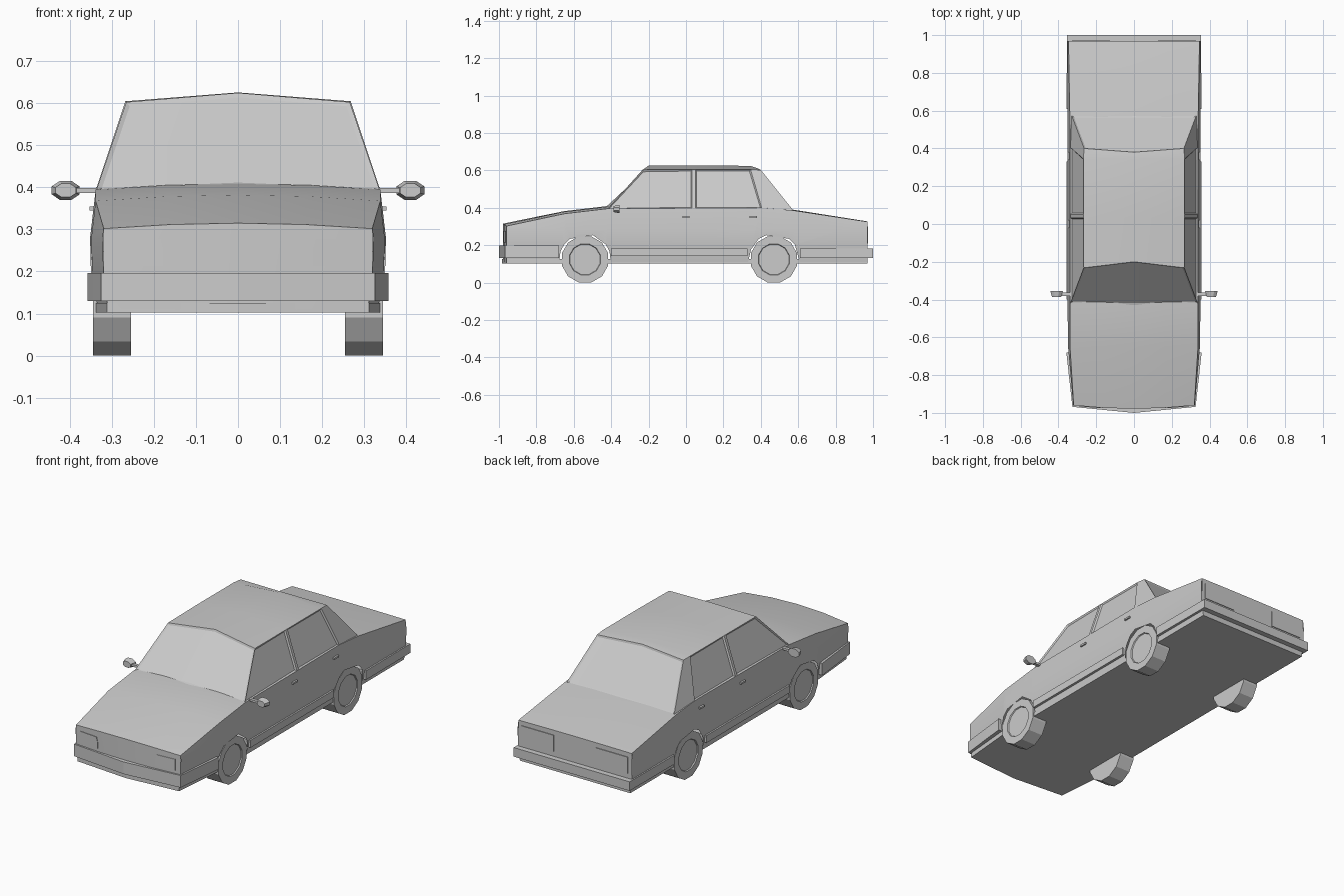
import bpy, bmesh, math
from mathutils import Matrix, Vector

if "Cube" in bpy.data.objects:
    bpy.data.objects.remove(bpy.data.objects["Cube"])

grey = bpy.data.materials.new("plain_grey")
grey.diffuse_color = (0.6, 0.6, 0.6, 1)
grey.use_nodes = True
grey.node_tree.nodes["Principled BSDF"].inputs["Base Color"].default_value = grey.diffuse_color


def finish(bm, name, smooth=None):
    me = bpy.data.meshes.new(name)
    bm.to_mesh(me)
    bm.free()
    ob = bpy.data.objects.new(name, me)
    bpy.context.collection.objects.link(ob)
    me.materials.append(grey)
    if smooth:
        bpy.ops.object.select_all(action='DESELECT')
        ob.select_set(True)
        bpy.context.view_layer.objects.active = ob
        bpy.ops.object.shade_smooth_by_angle(angle=math.radians(smooth))
    return ob


def slab(name, pts, vec):
    """Solid made by pushing a flat outline along a vector."""
    bm = bmesh.new()
    f = bm.faces.new([bm.verts.new(p) for p in pts])
    r = bmesh.ops.extrude_face_region(bm, geom=[f], use_keep_orig=True)
    bmesh.ops.translate(bm, vec=Vector(vec), verts=[g for g in r["geom"] if isinstance(g, bmesh.types.BMVert)])
    bmesh.ops.recalc_face_normals(bm, faces=bm.faces[:])
    return finish(bm, name)


def plan(name, half, z0, z1):
    """Slab from a half plan outline, mirrored in x."""
    pts = half + [(-x, y) for x, y in reversed(half) if x > 0]
    return slab(name, [(x, y, z0) for x, y in pts], (0, 0, z1 - z0))


def lerp(table, v):
    for (a, p), (b, q) in zip(table, table[1:]):
        if v <= b:
            return p + (q - p) * max(0, (v - a) / (b - a))
    return table[-1][1]


def half_width(y, z):
    w = lerp([(0.10, 0.338), (0.20, 0.350), (0.28, 0.352), (0.40, 0.338)], z)
    return w - lerp([(-0.96, 0.03), (-0.65, 0.003), (-0.42, 0)], y)


WHEELS = (-0.54, 0.47)

# lower body: top and end panels as rows of (y, z, crown, forward bow)
rows = [(-0.96, 0.11, 0, 0.018), (-0.96, 0.2, 0, 0.018), (-0.96, 0.302, 0.013, 0.018),
        (-0.65, 0.368, 0.014, 0), (-0.42, 0.395, 0.014, 0), (0.40, 0.40, 0.005, 0),
        (0.57, 0.386, 0.004, 0), (0.97, 0.325, 0.002, 0), (0.97, 0.2, 0, 0), (0.97, 0.11, 0, 0)]
bm = bmesh.new()
grid = [[bm.verts.new((t * half_width(y, z), y - b * (1 - t * t), z + c * (1 - t * t)))
         for t in (-1, -0.5, 0, 0.5, 1)] for y, z, c, b in rows]
for r0, r1 in zip(grid, grid[1:]):
    for i in range(4):
        bm.faces.new((r0[i], r0[i + 1], r1[i + 1], r1[i]))

# lower body: side panels with wheel arches, bent to the body section
outline = [(y, z) for y, z, c, b in rows[2:8]] + [(0.97, 0.11)]
for cy in reversed(WHEELS):
    arc = [(cy + 0.138 * math.cos(math.pi * i / 10), 0.122 + 0.138 * math.sin(math.pi * i / 10)) for i in range(11)]
    outline += [(arc[0][0], 0.11)] + arc + [(arc[-1][0], 0.11)]
outline.append((-0.96, 0.11))
for s in (1, -1):
    side = bmesh.new()
    side.faces.new([side.verts.new((0, y, z)) for y, z in outline])
    bmesh.ops.triangulate(side, faces=side.faces[:])
    for co, no in (((0, 0, 0.2), (0, 0, 1)), ((0, 0, 0.28), (0, 0, 1)), ((0, -0.65, 0), (0, 1, 0)),
                   ((0, -0.42, 0), (0, 1, 0))):
        bmesh.ops.bisect_plane(side, geom=side.verts[:] + side.edges[:] + side.faces[:], plane_co=co, plane_no=no)
    for f in side.faces:
        bm.faces.new([bm.verts.new((s * half_width(v.co.y, v.co.z), v.co.y, v.co.z)) for v in f.verts])
    side.free()
bmesh.ops.remove_doubles(bm, verts=bm.verts[:], dist=0.0005)
bm.normal_update()
for f in bm.faces:
    c = f.calc_center_median()
    if f.normal.dot(c - Vector((0, c.y * 0.9, 0.22))) < 0:
        f.normal_flip()
finish(bm, "lower_body", 20)

# cabin: pillars, roof and recessed windows
bm = bmesh.new()
cache = {}


def vert(x, y, z):
    k = (round(x, 4), y, z)
    if k not in cache:
        cache[k] = bm.verts.new((x, y, z))
    return cache[k]


base = [(0.337, -0.42, 0.394), (0.337, 0.033, 0.398), (0.337, 0.05, 0.398), (0.337, 0.405, 0.398), (0.33, 0.575, 0.384)]
top = [(0.266, -0.232, 0.603), (0.268, 0.033, 0.605), (0.268, 0.05, 0.605), (0.268, 0.345, 0.605), (0.264, 0.40, 0.602)]
mid = [(0, -0.20, 0.625), (0, 0.033, 0.626), (0, 0.05, 0.626), (0, 0.345, 0.624), (0, 0.38, 0.612)]
ends = [(0, -0.43, 0.408), (0, 0.575, 0.388)]
panes = {"front": [], "rear": [], "sides": []}
for s in (1, -1):
    B, T, M = ([vert(s * x, y, z) for x, y, z in row] for row in (base, top, mid))
    E = [vert(*e) for e in ends]
    for i in range(4):
        f = bm.faces.new((B[i], B[i + 1], T[i + 1], T[i]))
        if i in (0, 2):
            panes["sides"].append(f)
        bm.faces.new((T[i], T[i + 1], M[i + 1], M[i]))
    panes["front"].append(bm.faces.new((B[0], T[0], M[0], E[0])))
    panes["rear"].append(bm.faces.new((B[4], T[4], M[4], E[1])))
    bm.faces.new(B + [E[1], E[0]])
bmesh.ops.recalc_face_normals(bm, faces=bm.faces[:])
bmesh.ops.inset_individual(bm, faces=panes["sides"], thickness=0.010, depth=-0.007)
for k in ("front", "rear"):
    bmesh.ops.inset_region(bm, faces=panes[k], thickness=0.010, depth=-0.005, use_even_offset=True)
finish(bm, "cabin", 20)

# floor, bumpers and side trim
plan("floor", [(0.338, 0.97), (0.338, -0.66), (0.312, -0.96), (0, -0.985)], 0.103, 0.125)
plan("front_bumper", [(0.358, -0.68), (0.345, -0.80), (0.326, -0.968), (0, -1.0)], 0.13, 0.197)
plan("rear_bumper", [(0.357, 0.61), (0.355, 1.0)], 0.132, 0.182)
plan("side_trim", [(0.357, -0.40), (0.357, 0.33)], 0.142, 0.183)

for s, side in ((1, "right"), (-1, "left")):
    # lamps
    head = [(0.178, 0.213), (0.29, 0.213), (0.29, 0.276), (0.185, 0.276), (0.178, 0.25)]
    slab("headlight_" + side, [(s * x, -0.9765 + 0.0844 * (x - 0.16), z) for x, z in head], (0, 0.008, 0))
    slab("tail_light_" + side, [(s * x, 0.974, z) for x, z in ((0.13, 0.21), (0.325, 0.21), (0.325, 0.3), (0.13, 0.3))],
         (0, -0.008, 0))

    # door handles
    for y in (0.0, 0.36):
        slab("door_handle_" + side, [(s * 0.353, y + a, z) for a, z in ((-0.02, 0.345), (0.02, 0.345), (0.02, 0.355), (-0.02, 0.355))],
             (-s * 0.012, 0, 0))

    # mirror with stem
    bm = bmesh.new()
    bmesh.ops.create_cone(bm, cap_ends=True, segments=8, radius1=0.026, radius2=0.036, depth=0.032,
                          matrix=Matrix.Translation((s * 0.410, -0.371, 0.393)) @ Matrix.Scale(0.68, 4, (0, 0, 1))
                          @ Matrix.Rotation(math.radians(-90), 4, 'X') @ Matrix.Rotation(math.radians(22.5), 4, 'Z'))
    bmesh.ops.create_cube(bm, size=1, matrix=Matrix.Translation((s * 0.36, -0.372, 0.393))
                          @ Matrix.Diagonal((0.055, 0.018, 0.012, 1)))
    finish(bm, "mirror_" + side)

    # wheels with recessed hub discs
    for y in WHEELS:
        bm = bmesh.new()
        bmesh.ops.create_cone(bm, cap_ends=True, segments=12, radius1=0.128, radius2=0.128, depth=0.09,
                              matrix=Matrix.Translation((s * 0.30, y, 0.1237)) @ Matrix.Rotation(math.pi / 2, 4, 'Y')
                              @ Matrix.Rotation(math.radians(15), 4, 'Z'))
        bm.normal_update()
        cap = [f for f in bm.faces if f.normal.x * s > 0.9]
        bmesh.ops.inset_individual(bm, faces=cap, thickness=0.042, depth=0)
        bmesh.ops.inset_individual(bm, faces=cap, thickness=0.003, depth=-0.006)
        finish(bm, "wheel_" + side)
